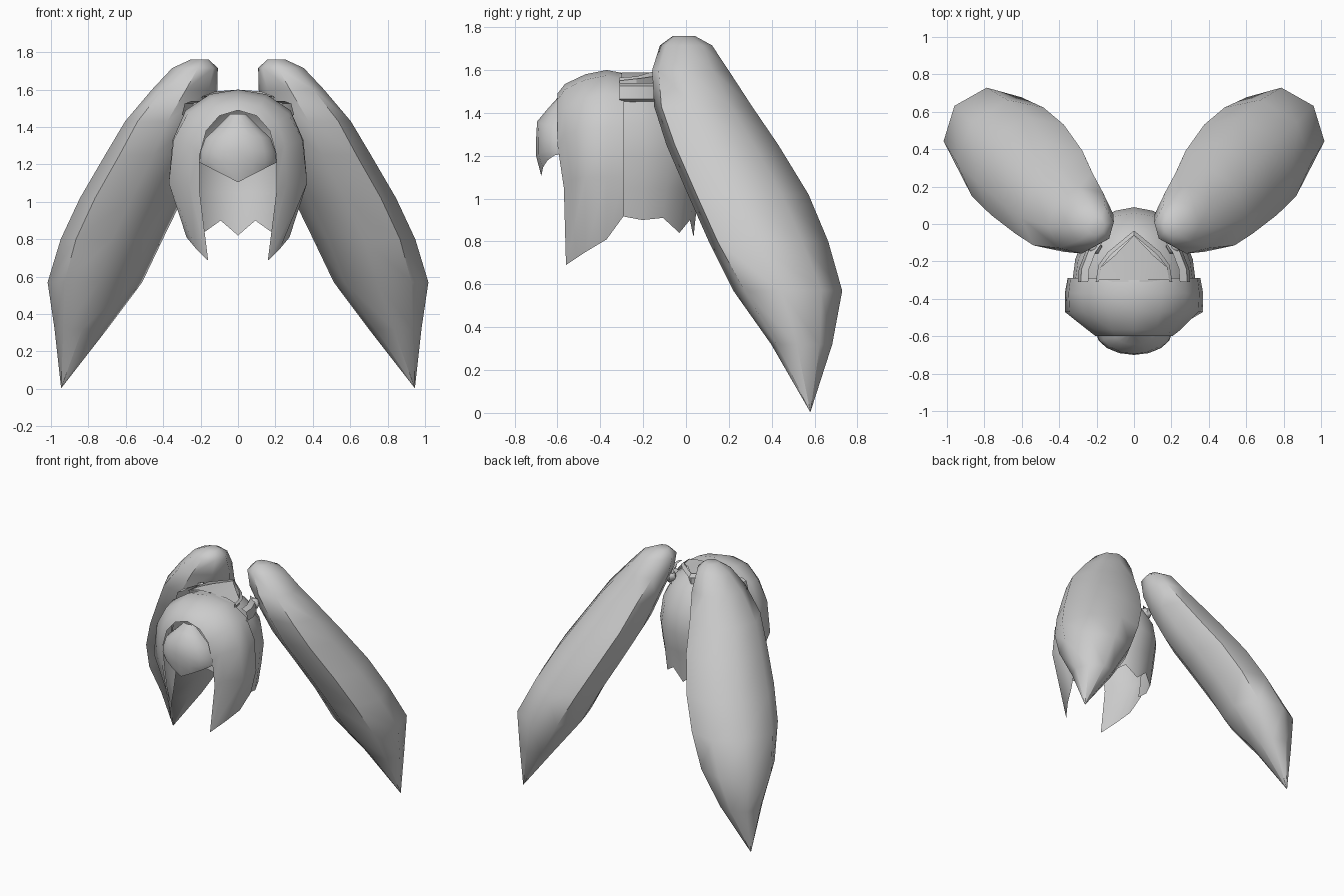
import bpy, bmesh, math
from mathutils import Vector

if "Cube" in bpy.data.objects:
    bpy.data.objects.remove(bpy.data.objects["Cube"])

mat = bpy.data.materials.new("hair grey")
mat.diffuse_color = (0.6, 0.6, 0.6, 1)
mat.use_nodes = True
mat.node_tree.nodes["Principled BSDF"].inputs["Base Color"].default_value = mat.diffuse_color


def loft(name, rows, closed=False, smooth=50):
    """Skin rows of equal length; closed rows get capped at both ends."""
    bm = bmesh.new()
    vs = [[bm.verts.new(p) for p in r] for r in rows]
    n = len(rows[0])
    for a, b in zip(vs, vs[1:]):
        for i in range(n if closed else n - 1):
            j = (i + 1) % n
            bm.faces.new((a[i], a[j], b[j], b[i]))
    if closed:
        bm.faces.new(vs[0])
        bm.faces.new(vs[-1])
    bmesh.ops.remove_doubles(bm, verts=bm.verts, dist=0.0005)
    bmesh.ops.recalc_face_normals(bm, faces=bm.faces)
    me = bpy.data.meshes.new(name)
    bm.to_mesh(me)
    bm.free()
    me.materials.append(mat)
    ob = bpy.data.objects.new(name, me)
    bpy.context.collection.objects.link(ob)
    bpy.ops.object.select_all(action='DESELECT')
    ob.select_set(True)
    bpy.context.view_layer.objects.active = ob
    bpy.ops.object.shade_smooth_by_angle(angle=math.radians(smooth))
    return ob


def mirror_row(half):
    """Complete a half row that starts on the centre line."""
    return [(-x, y, z) for x, y, z in reversed(half[1:])] + half


# twin tails: z, centre x, centre y, half depth along the sweep, half width across it
TAIL = [(1.76, .205, -.01, .05, .05), (1.715, .23, .0, .125, .12),
        (1.60, .285, .02, .165, .19), (1.43, .38, .08, .205, .25),
        (1.25, .455, .17, .235, .285), (1.02, .57, .29, .25, .31),
        (.80, .675, .385, .25, .305), (.57, .765, .475, .25, .26),
        (.32, .84, .54, .135, .15), (.005, .945, .58, .001, .001)]
for side, label in ((1, "right"), (-1, "left")):
    rows = []
    for z, cx, cy, a, b in TAIL:
        ring = []
        for k in range(8):
            t = k * math.pi / 4
            u, w = a * math.cos(t), b * math.sin(t)
            ring.append((side * (cx + .779 * u - .627 * w), cy + .627 * u + .779 * w, z))
        rows.append(ring)
    loft(label + "_tail", rows, True)

# front cap with long side locks: arches running across the head
ARCHES = [
    (-.29, [(0, 1.585), (.15, 1.555), (.27, 1.48), (.34, 1.33), (.355, 1.1), (.31, .92)]),
    (-.37, [(0, 1.60), (.15, 1.575), (.28, 1.49), (.35, 1.33), (.37, 1.1), (.275, .81)]),
    (-.47, [(0, 1.58), (.14, 1.555), (.27, 1.47), (.345, 1.33), (.37, 1.1), (.225, .75)]),
    (-.565, [(0, 1.535), (.12, 1.51), (.21, 1.42), (.25, 1.3), (.26, 1.09), (.165, .69)]),
    (-.60, [(0, 1.49), (.1, 1.46), (.17, 1.38), (.205, 1.25), (.205, 1.05), (.16, .69)])]
rows = []
for y, pts in ARCHES:
    half = [(x, y + (.03 if y < -.5 and z < 1.2 else 0), z) for x, z in pts]
    half[-1] = (*half[-1][:1], max(y, -.56), half[-1][2])
    rows.append(mirror_row(half))
loft("front_hair", rows)

# rounded fringe: z, half width, centre y
rows = []
for z, w, yf, lift in [(1.47, .04, -.60, 0), (1.42, .11, -.645, -.02), (1.36, .175, -.695, -.02),
                       (1.27, .2, -.70, 0), (1.20, .205, -.70, .025), (1.105, .205, -.675, .105)]:
    row = []
    for k in range(-4, 5):
        t = k * math.pi / 8
        row.append((w * math.sin(t), -.575 + (yf + .575) * math.cos(t), z + lift * abs(math.sin(t))))
    rows.append(row)
loft("fringe", rows)

# back hair: half rings around the nape, with a ragged hem
HEM = [.82, .90, .84, .91, .90, .92]
rows = []
for z, rx, back in [(1.585, .03, -.20), (1.56, .14, -.12), (1.48, .25, -.02), (1.35, .315, .06),
                    (1.2, .33, .09), (1.05, .32, .06), (0, .30, .035)]:
    half = []
    for k in range(6):
        t = k * math.pi / 10
        half.append((rx * math.sin(t), -.31 + (back + .31) * math.cos(t), z or HEM[k]))
    rows.append(mirror_row(half))
loft("back_hair", rows)

# parting ridge over the crown, pointing backwards
outer = [(0, -.035, 1.575), (.14, -.15, 1.57), (.19, -.22, 1.56), (.205, -.31, 1.55)]
inner = [(0, -.06, 1.60), (.125, -.165, 1.59), (.175, -.23, 1.57), (.19, -.31, 1.565)]
low = [(0, -.06, 1.52), (.125, -.165, 1.52), (.175, -.23, 1.51), (.19, -.31, 1.51)]
loft("parting_ridge", [mirror_row(r) for r in (outer, inner, low)], smooth=20)

# crown panel in front of the ridge
loft("crown_panel", [mirror_row([(0, y, 1.588), (w * .6, y2, 1.58), (w, y3, 1.56)])
                     for y, y2, y3, w in ((-.30, -.30, -.30, .19), (-.06, -.17, -.23, .175))])

for side, label in ((1, "right"), (-1, "left")):
    # strap running back to the tail root
    path = [(.285, -.31), (.28, -.24), (.245, -.15), (.21, -.10)]
    loft(label + "_strap", [[(side * (x + o), y, z) for x, y in path]
                            for o, z in ((-.04, 1.54), (.0, 1.525), (.015, 1.465), (-.03, 1.45))], smooth=20)
    # small knot at the tail root
    rows = []
    for k in range(5):
        t = k * math.pi / 4
        r = .045 * math.sin(t) + .0001
        rows.append([(side * (.215 + r * math.cos(j * math.pi / 3)),
                      -.12 + r * math.sin(j * math.pi / 3), 1.50 + .04 * math.cos(t)) for j in range(6)])
    loft(label + "_knot", rows, True)
